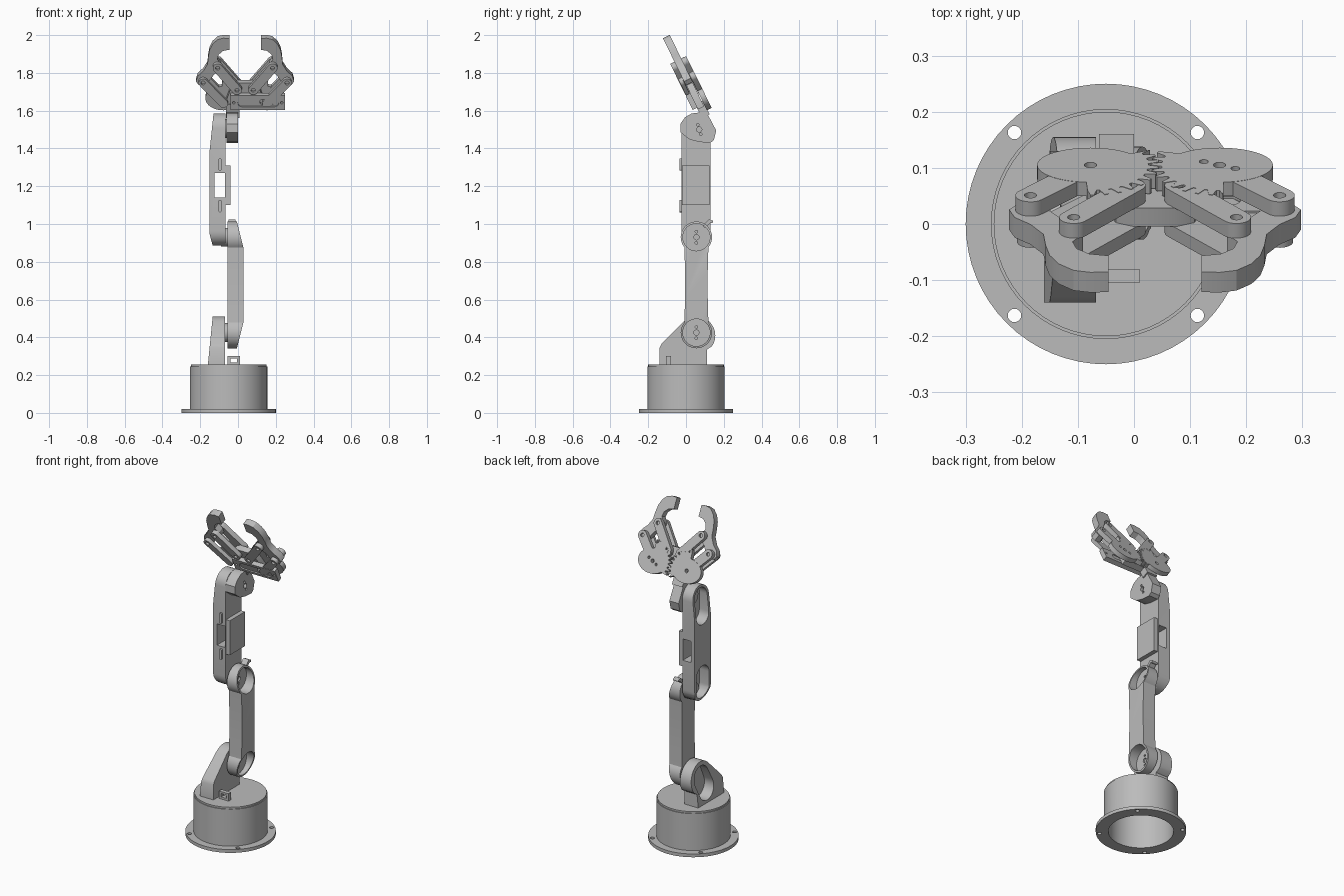
import bpy, bmesh
from math import sin, cos, pi, radians
from mathutils import Matrix, Vector

if "Cube" in bpy.data.objects:
    bpy.data.objects.remove(bpy.data.objects["Cube"])

grey = bpy.data.materials.new("light_grey_plastic")
grey.use_nodes = True
grey.diffuse_color = (0.5, 0.5, 0.5, 1)
grey.node_tree.nodes["Principled BSDF"].inputs["Base Color"].default_value = grey.diffuse_color

# Frames: profile axes first, extrusion axis third
TILT = radians(26)
def frame(a, b, c, origin=(0, 0, 0)):
    return Matrix.Translation(origin) @ Matrix((a, b, c)).transposed().to_4x4()
UP = frame((1, 0, 0), (0, 1, 0), (0, 0, 1))
SIDE = frame((0, 1, 0), (0, 0, 1), (1, 0, 0))
FRONT = frame((1, 0, 0), (0, 0, 1), (0, 1, 0))
MID_X = 0.0375
GRIP = frame((1, 0, 0), (0, -sin(TILT), cos(TILT)), (0, cos(TILT), sin(TILT)), (MID_X, 0.08, 1.615))


def arc(cx, cy, r, start=0, end=360, steps=32):
    count = steps if end - start == 360 else steps + 1
    angles = [radians(start + (end - start) * i / steps) for i in range(count)]
    return [(cx + r * cos(a), cy + r * sin(a)) for a in angles]


def rect(a0, a1, b0, b1):
    return [(a0, b0), (a1, b0), (a1, b1), (a0, b1)]


def capsule(p, q, r):
    d = Vector(q) - Vector(p)
    t = Vector((1, 0)).angle_signed(d) * -180 / pi
    return arc(*q, r, t - 90, t + 90, 14) + arc(*p, r, t + 90, t + 270, 14)


def prism(name, outline, lo, hi, space):
    """Extrude a flat outline between two heights in the given frame."""
    bm = bmesh.new()
    face = bm.faces.new([bm.verts.new((a, b, lo)) for a, b in outline])
    new = bmesh.ops.extrude_face_region(bm, geom=[face])["geom"]
    bmesh.ops.translate(bm, vec=(0, 0, hi - lo), verts=[v for v in new if isinstance(v, bmesh.types.BMVert)])
    bm.transform(space)
    bmesh.ops.recalc_face_normals(bm, faces=bm.faces)
    mesh = bpy.data.meshes.new(name)
    bm.to_mesh(mesh)
    bm.free()
    mesh.materials.append(grey)
    obj = bpy.data.objects.new(name, mesh)
    bpy.context.collection.objects.link(obj)
    return obj


def activate(obj):
    bpy.ops.object.select_all(action="DESELECT")
    obj.select_set(True)
    bpy.context.view_layer.objects.active = obj


def cut(obj, outline, lo, hi, space):
    cutter = prism("cutter", outline, lo, hi, space)
    cutter.hide_render = True
    mod = obj.modifiers.new("cut", "BOOLEAN")
    mod.operation, mod.solver, mod.object = "DIFFERENCE", "EXACT", cutter
    activate(obj)
    bpy.ops.object.modifier_apply(modifier=mod.name)
    bpy.data.objects.remove(cutter)


# Base: bolted flange, hollow drum and turntable
BX = -0.05
flange = prism("base_flange", arc(BX, 0, 0.25, steps=64), 0, 0.02, UP)
cut(flange, arc(BX, 0, 0.18, steps=64), -0.1, 0.1, UP)
for sx in (-1, 1):
    for sy in (-1, 1):
        cut(flange, arc(BX + sx * 0.163, sy * 0.163, 0.012, steps=16), -0.1, 0.1, UP)
drum = prism("base_drum", arc(BX, 0, 0.205, steps=64), 0.015, 0.245, UP)
cut(drum, arc(BX, 0, 0.18, steps=64), -0.1, 0.225, UP)
cut(drum, arc(0, 0.06, 0.022, steps=20), 0.05, 0.3, SIDE)
prism("turntable", arc(BX, 0, 0.2, steps=64), 0.24, 0.255, UP)
tab = prism("cable_tab", rect(-0.055, 0.01, 0.25, 0.3), -0.105, -0.08, FRONT)
cut(tab, rect(-0.04, -0.005, 0.268, 0.288), -0.2, 0, FRONT)

# Shoulder bracket: tapered side plate with a motor pocket
PY = 0.055
outline = [(-0.14, 0.25), (0.11, 0.25), (0.11, 0.335)]
outline += arc(PY, 0.41, 0.1, -35, 135, 24) + [(-0.13, 0.365), (-0.14, 0.345)]
bracket = prism("shoulder_bracket", outline, -0.16, -0.068, SIDE)
for v in bracket.data.vertices:
    if v.co.x < -0.1:
        v.co.x += (v.co.z - 0.25) * 0.1
cut(bracket, capsule((0.02, 0.34), (PY, 0.415), 0.07), -0.2, -0.09, SIDE)
cut(bracket, arc(PY, 0.42, 0.042, steps=4), -0.2, -0.07, SIDE)

# Lower arm: dumbbell link with slanted ends and round wells
LOW, HIGH = 0.425, 0.93
waist = 0.06
outline = arc(PY, HIGH, 0.083, -40, 220, 32) + [(PY - waist, 0.75), (PY - waist, 0.61)]
outline += arc(PY, LOW, 0.083, 140, 400, 32) + [(PY + waist, 0.61), (PY + waist, 0.75)]
arm = prism("lower_arm", outline, -0.055, 0.03, SIDE)
wedge = [(0.0475, 0.8), (-0.0275, 1.1), (0.1, 1.1), (0.1, 0.8)]
cut(arm, wedge, -0.2, 0.3, FRONT)
cut(arm, [(x, LOW + HIGH - z) for x, z in wedge], -0.2, 0.3, FRONT)
for z in (LOW, HIGH):
    cut(arm, arc(PY, z, 0.072), -0.032, 0.1, SIDE)
    cut(arm, arc(PY, z, 0.014, steps=16), -0.042, 0.1, SIDE)
    for dz in (-0.03, 0.03):
        cut(arm, arc(PY, z + dz, 0.007, steps=12), -0.042, 0.1, SIDE)
    prism("joint_horn", arc(PY, z, 0.05), -0.09, -0.05, SIDE)
prism("cable_hook", capsule((0.1, 0.99), (0.125, 1.015), 0.009), -0.05, -0.012, SIDE)
prism("cable_hook_tip", capsule((0.125, 1.015), (0.137, 1.012), 0.007), -0.05, -0.012, SIDE)

# Forearm: rounded beam with motor pockets, window and side block
FY = 0.0525
forearm = prism("forearm", capsule((FY, 0.9625), (FY, 1.5075), 0.0775), -0.15, -0.066, SIDE)
cut(forearm, [(-0.15, 1.39), (-0.128, 1.6), (-0.3, 1.6), (-0.3, 1.39)], -0.2, 0.3, FRONT)
cut(forearm, [(-0.15, 0.945), (-0.13, 0.87), (-0.3, 0.87), (-0.3, 0.945)], -0.2, 0.3, FRONT)
for lo, hi in ((0.96, 1.04), (1.41, 1.51)):
    cut(forearm, capsule((FY, lo), (FY, hi), 0.06), -0.2, -0.085, SIDE)
cut(forearm, rect(-0.125, -0.07, 1.14, 1.27), -0.2, 0.3, FRONT)
prism("forearm_side_block", rect(-0.022, 0.124, 1.1, 1.31), -0.07, -0.04, SIDE)
for lo, hi in ((1.07, 1.12), (1.29, 1.34)):
    prism("cable_rib", capsule((-0.095, lo), (-0.095, hi), 0.008), -0.035, -0.02, FRONT)

# Wrist housing and neck
outline = [(-0.03, 1.485), (0.02, 1.447), (0.07, 1.434), (0.13, 1.43), (0.148, 1.445), (0.16, 1.495),
           (0.115, 1.58), (0.07, 1.59), (0.03, 1.585), (-0.005, 1.565), (-0.03, 1.53)]
wrist = prism("wrist_housing", outline, -0.062, 0.0, SIDE)
for y, z, r in ((0.07, 1.5, 0.014), (0.062, 1.525, 0.007), (0.078, 1.475, 0.007)):
    cut(wrist, arc(y, z, r, steps=16), -0.02, 0.1, SIDE)
prism("wrist_horn", arc(0.06, 1.505, 0.05), -0.09, -0.05, SIDE)
prism("gripper_neck", rect(-0.1, -0.03, -0.05, 0.03), -0.02, 0.025, GRIP)

# Gripper palm and motor plate
palm = [(-0.1, 0.0), (0.1, 0.0), (0.1, 0.05), (0.07, 0.14), (0.04, 0.155),
        (-0.04, 0.155), (-0.07, 0.14), (-0.1, 0.05)]
prism("gripper_palm", palm, -0.018, 0.018, GRIP)
plate = prism("motor_plate", rect(-0.078, 0.212, 0.01, 0.095), -0.045, -0.017, GRIP)
cut(plate, capsule((-0.015, 0.052), (0.155, 0.052), 0.024), -0.1, -0.038, GRIP)
cut(plate, capsule((0.095, 0.052), (0.135, 0.052), 0.017), -0.1, 0.1, GRIP)
for u in (-0.06, 0.195):
    cut(plate, arc(u, 0.052, 0.007, steps=12), -0.1, 0.1, GRIP)

# Mirrored gripper mechanism: gear, lever, links and claw
GEAR, OUTER, INNER, UPPER = (0.115, 0.045), (0.222, 0.167), (0.043, 0.125), (0.145, 0.255)


def gear_outline(phase):
    pts = []
    for deg in range(0, 360, 3):
        a = radians(deg)
        r = 0.095 * 0.07 / ((0.07 * cos(a)) ** 2 + (0.095 * sin(a)) ** 2) ** 0.5
        if 85 <= deg <= 210:
            r = 0.122 if (deg // 3 + phase) % 4 < 2 else 0.103
        pts.append((GEAR[0] + r * cos(a), GEAR[1] + r * sin(a)))
    return pts


claw = [(0.083, 0.418), (0.115, 0.42), (0.145, 0.412), (0.172, 0.385), (0.188, 0.35), (0.195, 0.31),
        (0.199, 0.265), (0.222, 0.225), (0.25, 0.197), (0.26, 0.165), (0.245, 0.143), (0.212, 0.143),
        (0.19, 0.167), (0.165, 0.205), (0.128, 0.235), (0.128, 0.265), (0.147, 0.295),
        (0.14, 0.323), (0.117, 0.345), (0.083, 0.352)]
for side, s in (("left", 1), ("right", -1)):
    flip = lambda pts: [(s * u, v) for u, v in pts]
    hole = lambda p, r=0.011: flip(arc(*p, r, steps=16))
    prism(side + "_claw", flip(claw), -0.02, 0.02, GRIP)
    gear = prism(side + "_gear", flip(gear_outline(0 if s > 0 else 2)), 0.022, 0.05, GRIP)
    cut(gear, hole(GEAR), 0, 0.1, GRIP)
    if s > 0:
        for du in (-0.028, 0.028):
            cut(gear, hole((GEAR[0] + du, GEAR[1] + du / 2), 0.008), 0, 0.1, GRIP)
    lever = prism(side + "_lever", flip(capsule((0.16, 0.096), OUTER, 0.027)), 0.021, 0.0495, GRIP)
    cut(lever, hole(OUTER), 0.035, 0.1, GRIP)
    front = prism(side + "_front_lever", flip(capsule(GEAR, OUTER, 0.024)), -0.043, -0.021, GRIP)
    cut(front, hole(OUTER), -0.1, -0.03, GRIP)
    for where, lo, hi in (("back", 0.019, 0.049), ("front", -0.045, -0.019)):
        link = prism(f"{side}_{where}_link", flip(capsule(INNER, UPPER, 0.026)), lo, hi, GRIP)
        for p in (INNER, UPPER):
            edge = (0.035, 0.1) if lo > 0 else (-0.1, -0.03)
            cut(link, hole(p), *edge, GRIP)

# Smooth the round walls and keep the edges sharp
for obj in [o for o in bpy.context.scene.objects if o.type == "MESH"]:
    activate(obj)
    bpy.ops.object.shade_smooth_by_angle(angle=radians(30))
